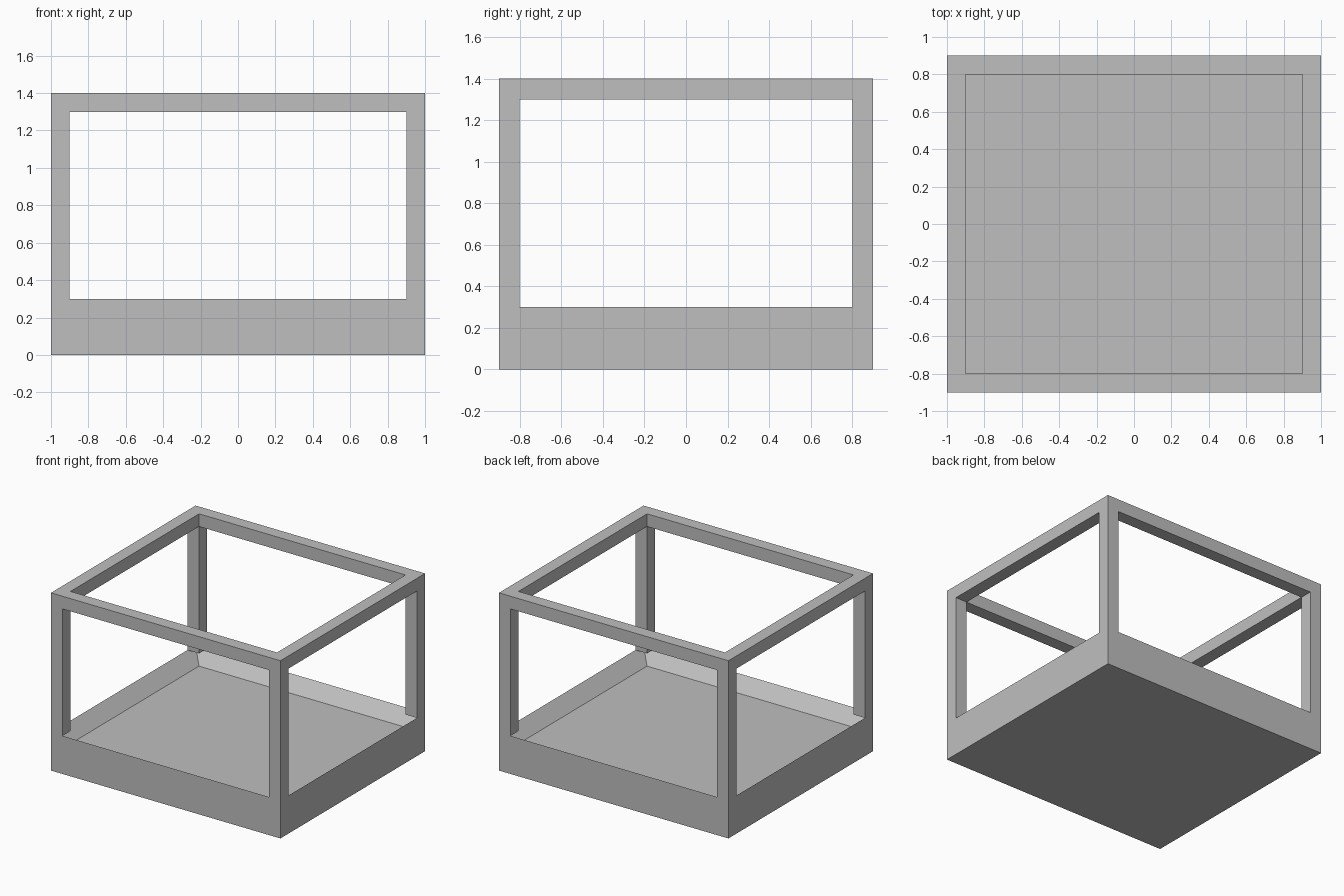
import bpy
import bmesh
from mathutils import Matrix, Vector

if "Cube" in bpy.data.objects:
    bpy.data.objects.remove(bpy.data.objects["Cube"], do_unlink=True)

HALF_X, HALF_Y = 1.0, 0.9      # outer half sizes
BAR = 0.1                      # thickness of every wall, post and rail
FLOOR, RIM, TOP = 0.2, 0.3, 1.4

grey = bpy.data.materials.new("plain grey")
grey.use_nodes = True
colour = (0.52, 0.52, 0.52, 1.0)
grey.diffuse_color = colour
grey.node_tree.nodes["Principled BSDF"].inputs["Base Color"].default_value = colour


def add_box(bm, x0, x1, y0, y1, z0, z1):
    size = Vector((x1 - x0, y1 - y0, z1 - z0))
    centre = Vector((x0 + x1, y0 + y1, z0 + z1)) / 2
    matrix = Matrix.Translation(centre) @ Matrix.Diagonal(size).to_4x4()
    bmesh.ops.create_cube(bm, size=1.0, matrix=matrix)


def inset_facing(bm, direction):
    """Inset the face that points up (1) or down (-1) and return its middle."""
    bm.normal_update()
    face = next(f for f in bm.faces if f.normal.z * direction > 0.9)
    bmesh.ops.inset_region(bm, faces=[face], thickness=BAR, use_even_offset=True)
    return face


def finish(bm, name):
    bmesh.ops.recalc_face_normals(bm, faces=bm.faces)
    mesh = bpy.data.meshes.new(name)
    bm.to_mesh(mesh)
    bm.free()
    mesh.materials.append(grey)
    bpy.context.collection.objects.link(bpy.data.objects.new(name, mesh))


# Base tray: solid block with a shallow recess in its top
bm = bmesh.new()
add_box(bm, -HALF_X, HALF_X, -HALF_Y, HALF_Y, 0, RIM)
for v in inset_facing(bm, 1).verts:
    v.co.z = FLOOR
finish(bm, "base_tray")

# Top frame: slab with a rectangular opening right through it
bm = bmesh.new()
add_box(bm, -HALF_X, HALF_X, -HALF_Y, HALF_Y, TOP - BAR, TOP)
upper, lower = inset_facing(bm, 1), inset_facing(bm, -1)
loops = list(upper.edges) + list(lower.edges)
bmesh.ops.delete(bm, geom=[upper, lower], context="FACES_ONLY")
bmesh.ops.bridge_loops(bm, edges=loops)
finish(bm, "top_frame")

# Corner posts between the tray rim and the top frame
for side, sx in (("left", 1), ("right", -1)):
    for end, sy in (("front", -1), ("back", 1)):
        bm = bmesh.new()
        xs = sorted((sx * HALF_X, sx * (HALF_X - BAR)))
        ys = sorted((sy * HALF_Y, sy * (HALF_Y - BAR)))
        add_box(bm, *xs, *ys, RIM, TOP - BAR)
        finish(bm, f"{end}_{side}_post")
